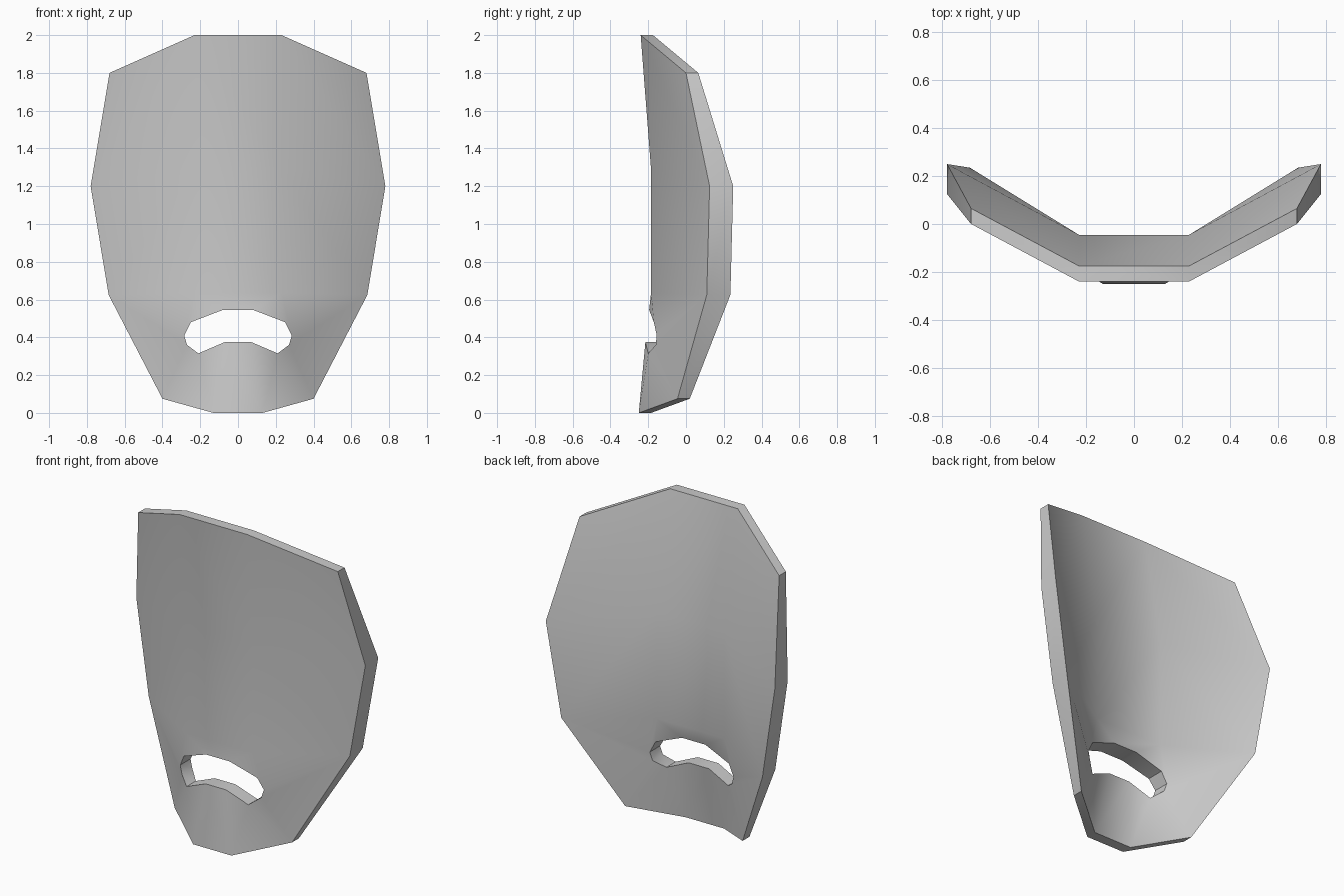
import bpy
import bmesh
import math

cube = bpy.data.objects.get("Cube")
if cube:
    bpy.data.objects.remove(cube, do_unlink=True)

# Half of the front surface: x, front y, z, thickness towards the back
POINTS = {
    "top": (0.23, -0.24, 2.0, 0.065),
    "temple": (0.68, 0.0, 1.8, 0.065),
    "cheek": (0.78, 0.125, 1.2, 0.125),
    "jaw": (0.685, 0.11, 0.625, 0.125),
    "chin_side": (0.40, -0.045, 0.075, 0.065),
    "chin": (0.13, -0.25, 0.0, 0.065),
    "brow": (0.23, -0.185, 1.29, 0.14),
    "nose": (0.23, -0.185, 0.635, 0.14),
    "lip_top": (0.08, -0.195, 0.545, 0.12),
    "lip_outer": (0.25, -0.17, 0.48, 0.11),
    "corner": (0.285, -0.155, 0.41, 0.1),
    "corner_low": (0.27, -0.16, 0.36, 0.1),
    "lip_droop": (0.21, -0.2, 0.315, 0.09),
    "lip_low": (0.07, -0.215, 0.375, 0.09),
}
# Faces of one side, then the strips that bridge the middle
SIDE_FACES = [
    "top brow cheek temple", "brow nose jaw cheek", "nose lip_top lip_outer",
    "nose lip_outer corner jaw", "jaw corner corner_low chin_side",
    "corner_low lip_droop chin_side", "lip_droop lip_low chin chin_side",
]
MIDDLE_STRIPS = ["top brow", "brow nose", "nose lip_top", "lip_low chin"]

bm = bmesh.new()
front, back = {}, {}
for name, (x, y, z, depth) in POINTS.items():
    for side in (1, -1):
        front[name, side] = bm.verts.new((side * x, y, z))
        back[name, side] = bm.verts.new((side * x, y + depth, z))

# Matching front and back skins
loops = [[(n, s) for n in f.split()] for f in SIDE_FACES for s in (1, -1)]
for strip in MIDDLE_STRIPS:
    a, b = strip.split()
    loops.append([(a, -1), (b, -1), (b, 1), (a, 1)])
for loop in loops:
    bm.faces.new([front[k] for k in loop])
    bm.faces.new([back[k] for k in loop])

# Walls around the outer rim and the mouth opening
twin = {front[k]: back[k] for k in front}
open_edges = [e for e in bm.edges if e.is_boundary and e.verts[0] in twin]
walls = set()
for e in open_edges:
    a, b = e.verts
    walls.add(bm.faces.new((a, b, twin[b], twin[a])))
bmesh.ops.recalc_face_normals(bm, faces=bm.faces[:])

# Smooth skins with crisp borders and crisp wall corners
for f in bm.faces:
    f.smooth = True
for e in bm.edges:
    count = sum(f in walls for f in e.link_faces)
    if count == 1 or (count == 2 and e.calc_face_angle() > math.radians(40)):
        e.smooth = False

mesh = bpy.data.meshes.new("mask_shell")
bm.to_mesh(mesh)
bm.free()
mask = bpy.data.objects.new("mask_shell", mesh)
bpy.context.collection.objects.link(mask)

grey = bpy.data.materials.new("plain_grey")
grey.use_nodes = True
colour = (0.6, 0.6, 0.6, 1)
grey.diffuse_color = colour
grey.node_tree.nodes["Principled BSDF"].inputs["Base Color"].default_value = colour
mesh.materials.append(grey)
